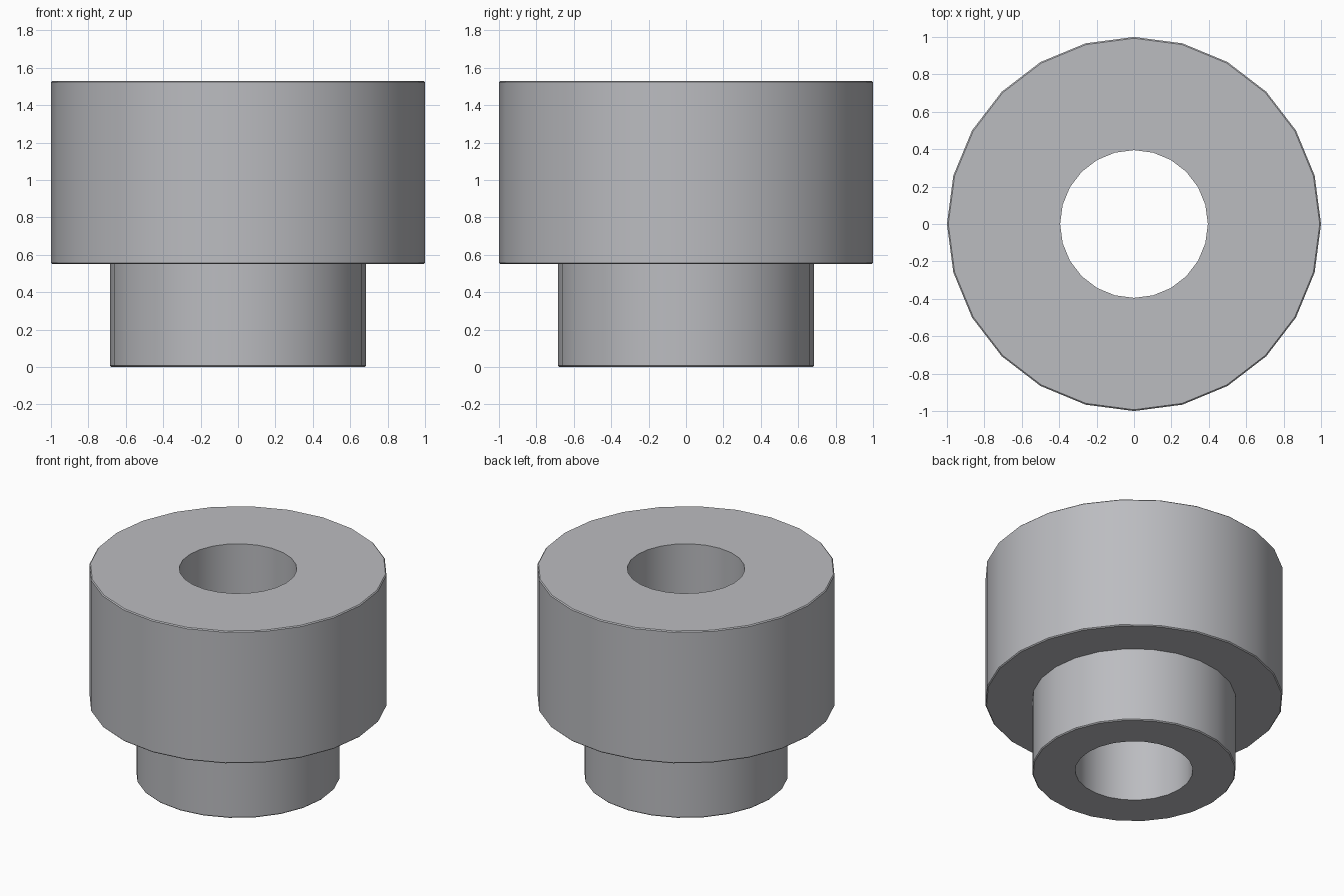
import bpy, bmesh, math

cube = bpy.data.objects.get("Cube")
if cube:
    bpy.data.objects.remove(cube, do_unlink=True)

SIDES = 24
BORE, NECK, HEAD = 0.395, 0.685, 1.0
STEP, TOP = 0.55, 1.53

# Satin grey metal
metal = bpy.data.materials.new("grey metal")
metal.use_nodes = True
grey = (0.5, 0.505, 0.53, 1.0)
metal.diffuse_color = grey
metal.node_tree.nodes["Principled BSDF"].inputs["Base Color"].default_value = grey

# Stepped bushing: half section revolved around z
profile = [(BORE, 0), (NECK, 0), (NECK, STEP), (HEAD, STEP), (HEAD, TOP), (BORE, TOP)]
bm = bmesh.new()
verts = [bm.verts.new((r, 0, z)) for r, z in profile]
edges = [bm.edges.new((a, b)) for a, b in zip(verts, verts[1:] + verts[:1])]
bmesh.ops.spin(bm, geom=verts + edges, cent=(0, 0, 0), axis=(0, 0, 1),
               angle=math.tau, steps=SIDES)
bmesh.ops.remove_doubles(bm, verts=bm.verts[:], dist=0.0005)
bmesh.ops.recalc_face_normals(bm, faces=bm.faces[:])

# Fine chamfer on the outer rims
rims = [e for e in bm.edges
        if e.calc_face_angle(0) > math.radians(60)
        and all(v.co.xy.length > BORE + 0.1 for v in e.verts)
        and not (abs(e.verts[0].co.z - STEP) < 0.01 and e.verts[0].co.xy.length < HEAD - 0.1)]
bmesh.ops.bevel(bm, geom=rims, offset=0.007, segments=1, affect='EDGES')

mesh = bpy.data.meshes.new("stepped_bushing")
bm.to_mesh(mesh)
bm.free()
mesh.materials.append(metal)
bushing = bpy.data.objects.new("stepped_bushing", mesh)
bpy.context.collection.objects.link(bushing)

# Smooth walls, crisp rims
bpy.ops.object.select_all(action='DESELECT')
bushing.select_set(True)
bpy.context.view_layer.objects.active = bushing
bpy.ops.object.shade_smooth_by_angle(angle=math.radians(30))
